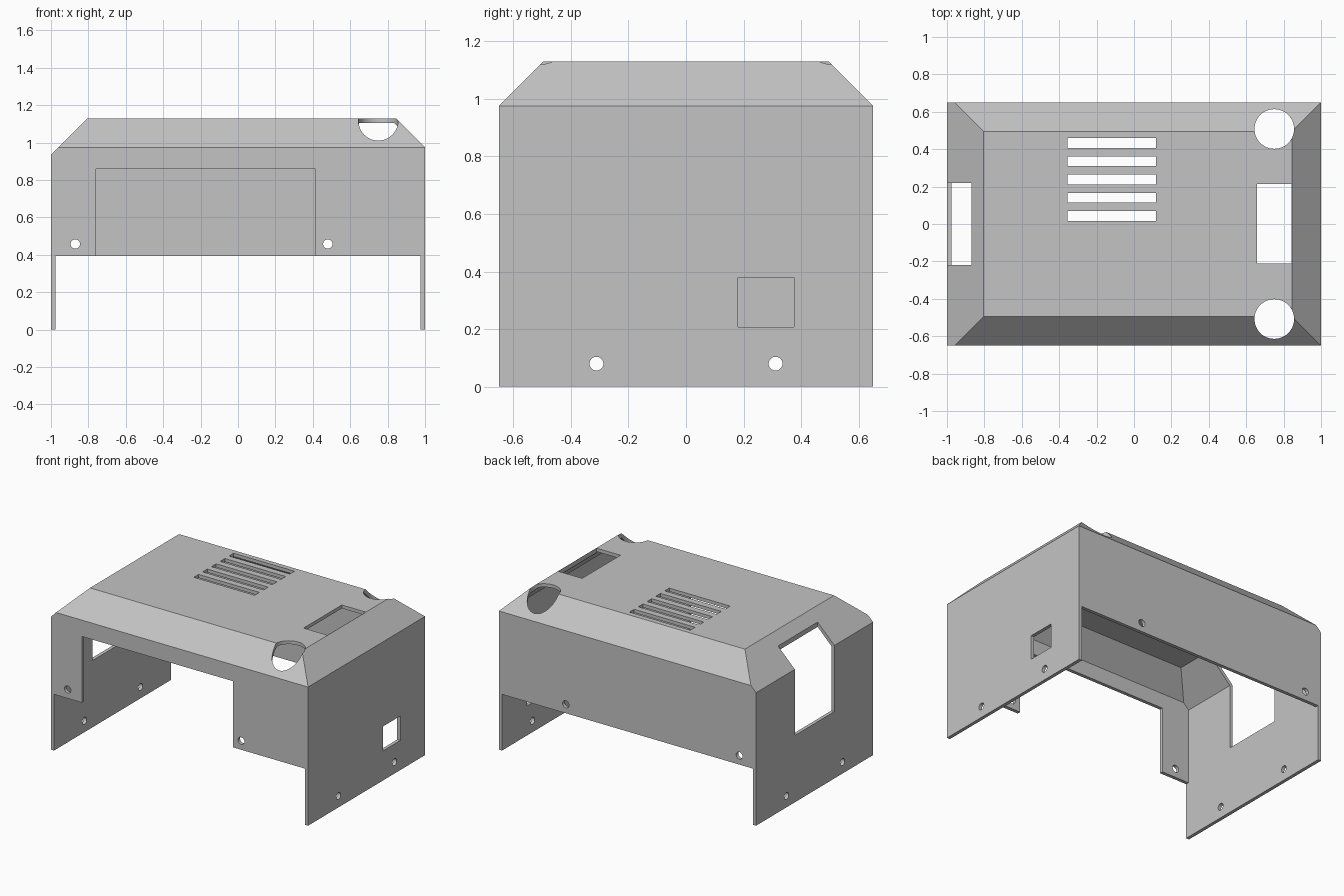
import bpy, bmesh, math
from mathutils import Vector, Matrix

old = bpy.data.objects.get("Cube")
if old:
    bpy.data.objects.remove(old)

HALF_Y, HEIGHT, WALL = 0.65, 1.13, 0.024

steel = bpy.data.materials.new("grey sheet metal")
steel.use_nodes = True
GREY = (0.55, 0.55, 0.55, 1)
steel.diffuse_color = GREY
steel.node_tree.nodes["Principled BSDF"].inputs["Base Color"].default_value = GREY


def make_object(name, bm):
    bmesh.ops.recalc_face_normals(bm, faces=bm.faces)
    mesh = bpy.data.meshes.new(name)
    bm.to_mesh(mesh)
    bm.free()
    obj = bpy.data.objects.new(name, mesh)
    bpy.context.collection.objects.link(obj)
    return obj


def add_box(bm, x, y, z):
    lo, hi = Vector((x[0], y[0], z[0])), Vector((x[1], y[1], z[1]))
    bmesh.ops.create_cube(bm, size=1, matrix=Matrix.Translation((lo + hi) / 2)
                          @ Matrix.Diagonal((*(hi - lo), 1)))


def box(name, x, y, z):
    bm = bmesh.new()
    add_box(bm, x, y, z)
    return make_object(name, bm)


def cylinder(name, centre, radius, depth, axis="Z"):
    turn = {"X": Matrix.Rotation(math.pi / 2, 4, "Y"),
            "Y": Matrix.Rotation(math.pi / 2, 4, "X"), "Z": Matrix()}[axis]
    bm = bmesh.new()
    bmesh.ops.create_cone(bm, cap_ends=True, segments=48, radius1=radius, radius2=radius,
                          depth=depth, matrix=Matrix.Translation(centre) @ turn)
    return make_object(name, bm)


def chamfered_block(name, inset, bottom):
    """Block with four 45 degree top edges, all faces moved in by inset."""
    bm = bmesh.new()
    add_box(bm, (-1 + inset, 1 - inset), (-HALF_Y + inset, HALF_Y - inset),
            (bottom, HEIGHT - inset))
    for edge, out in (((0.845, 0), (1, 0)), ((-0.805, 0), (-1, 0)),
                      ((0, 0.495), (0, 1)), ((0, -0.495), (0, -1))):
        normal = Vector((*out, 1)).normalized()
        point = Vector((*edge, HEIGHT)) - normal * inset
        geom = bm.verts[:] + bm.edges[:] + bm.faces[:]
        cut = bmesh.ops.bisect_plane(bm, geom=geom, plane_co=point, plane_no=normal,
                                     clear_outer=True)
        rim = [e for e in cut["geom_cut"] if isinstance(e, bmesh.types.BMEdge)]
        bmesh.ops.contextual_create(bm, geom=rim)
    return make_object(name, bm)


cover = chamfered_block("machine_cover", 0, 0)
cover.data.materials.append(steel)

# Hollow inside, and short front and back walls between the full-height ends
cutters = [chamfered_block("hollow", WALL, -0.5),
           box("short_walls", (-1 + WALL, 1 - WALL), (-1, 1), (-0.6, 0.395))]

# Front opening, right end opening running into the slope, left end window
cutters += [box("front_opening", (-0.76, 0.415), (-1, -0.5), (0, 0.86)),
            box("end_opening", (-1.2, -0.87), (-0.22, 0.22), (0.47, 1.3)),
            box("end_window", (0.9, 1.1), (0.18, 0.375), (0.208, 0.38)),
            box("top_window", (0.657, 0.843), (-0.21, 0.215), (1, 1.3))]

# Vent slots
for i in range(5):
    y = 0.043 + 0.0975 * i
    cutters.append(box("vent", (-0.355, 0.118), (y - 0.026, y + 0.026), (1, 1.3)))

# Round corner notches and screw holes
for side in (-1, 1):
    cutters.append(cylinder("corner_notch", (0.75, side * 0.508, 1.1), 0.106, 0.6))
    cutters.append(cylinder("end_screw_hole", (0, side * 0.311, 0.08), 0.024, 3, "X"))
for x in (-0.87, 0.48):
    cutters.append(cylinder("wall_screw_hole", (x, 0, 0.458), 0.025, 3, "Y"))

bpy.ops.object.select_all(action="DESELECT")
bpy.context.view_layer.objects.active = cover
cover.select_set(True)
for cutter in cutters:
    cutter.hide_render = True
    mod = cover.modifiers.new("cut", "BOOLEAN")
    mod.operation, mod.solver, mod.object = "DIFFERENCE", "EXACT", cutter
    bpy.ops.object.modifier_apply(modifier=mod.name)
    bpy.data.objects.remove(cutter)

bpy.ops.object.shade_smooth_by_angle(angle=math.radians(20))
